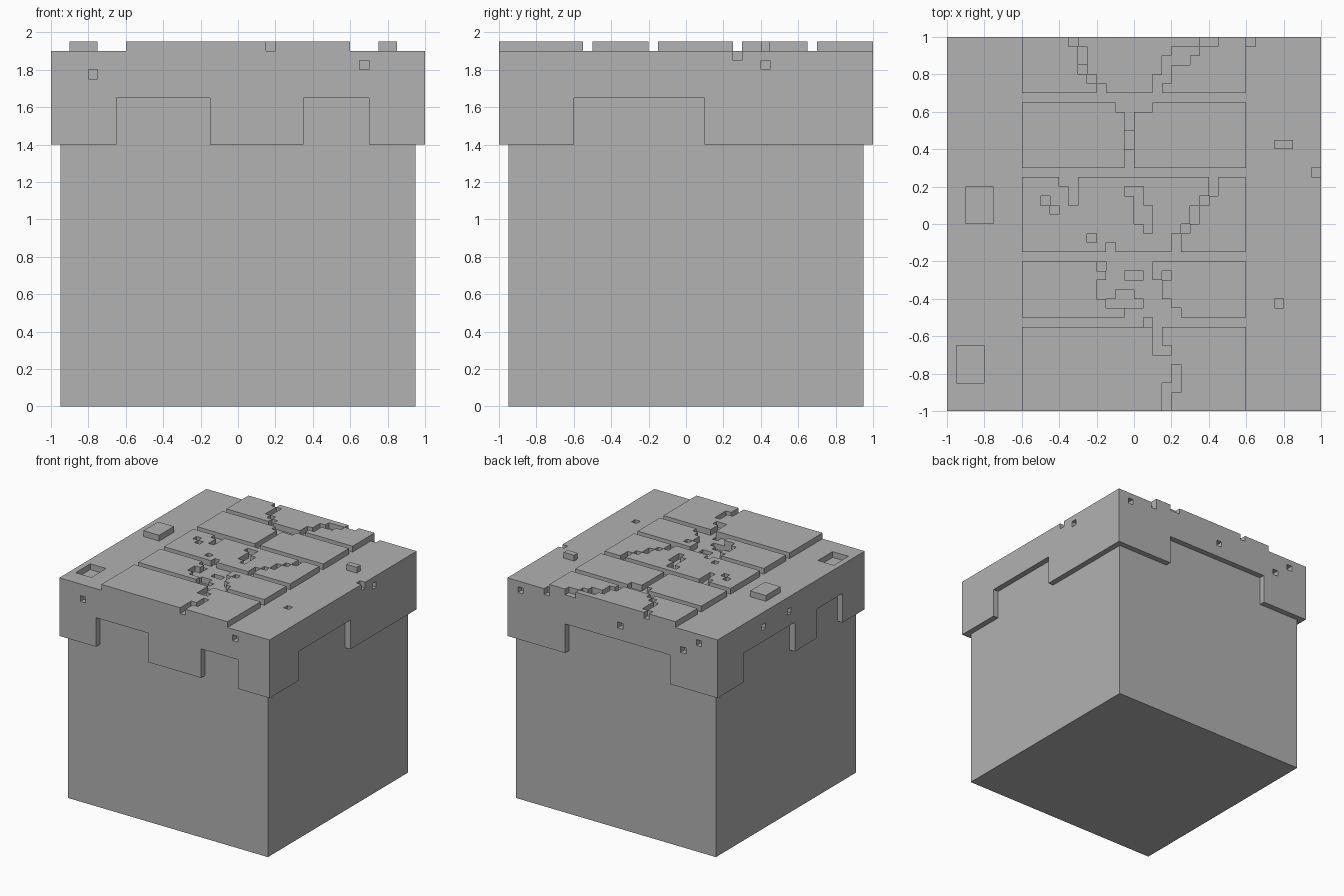
import bpy
import bmesh
from itertools import product
from mathutils import Vector

UNIT = 0.05                     # every part sits on this grid
HALF = 20                       # half width of the cap, in grid units
BOTTOM, STEP, TOP = 28, 33, 38  # skirt foot, skirt gap and cap top heights

if "Cube" in bpy.data.objects:
    bpy.data.objects.remove(bpy.data.objects["Cube"], do_unlink=True)

grey = bpy.data.materials.new("stone grey")
grey.use_nodes = True
grey.diffuse_color = (0.445, 0.445, 0.445, 1)
grey.node_tree.nodes["Principled BSDF"].inputs["Base Color"].default_value = grey.diffuse_color


def block(xs, ys, zs):
    """Grid cells filling a box, given as three (start, end) spans."""
    return set(product(range(*xs), range(*ys), range(*zs)))


def trace(*corners, layer=TOP):
    """Grid cells along a straight or diagonal path through plan corners."""
    x, y = corners[0]
    cells = {(x, y, layer)}
    for end_x, end_y in corners[1:]:
        while (x, y) != (end_x, end_y):
            x += (end_x > x) - (end_x < x)
            y += (end_y > y) - (end_y < y)
            cells.add((x, y, layer))
    return cells


def build(name, cells):
    """Skin a set of grid cells and merge its flat faces."""
    bm = bmesh.new()
    verts = {}

    def vert(corner):
        if corner not in verts:
            verts[corner] = bm.verts.new(Vector(corner) * UNIT)
        return verts[corner]

    for cell in sorted(cells):
        for axis, side in product(range(3), (0, 1)):
            near = list(cell)
            near[axis] += 1 if side else -1
            if tuple(near) in cells:
                continue
            u, v = (axis + 1) % 3, (axis + 2) % 3
            ring = []
            for du, dv in ((0, 0), (1, 0), (1, 1), (0, 1)):
                corner = list(cell)
                corner[axis] += side
                corner[u] += du
                corner[v] += dv
                ring.append(vert(tuple(corner)))
            bm.faces.new(ring if side else ring[::-1])
    bmesh.ops.dissolve_limit(bm, angle_limit=0.01, verts=bm.verts[:], edges=bm.edges[:])
    mesh = bpy.data.meshes.new(name)
    bm.to_mesh(mesh)
    bm.free()
    mesh.materials.append(grey)
    bpy.context.collection.objects.link(bpy.data.objects.new(name, mesh))


full, inner = (-HALF, HALF), (1 - HALF, HALF - 1)
low_wall, high_wall = (-HALF, 1 - HALF), (HALF - 1, HALF)
skirt, raised = (BOTTOM, STEP), (TOP, TOP + 1)

# Plain body
build("body", block(inner, inner, (0, STEP)))

# Cap with a hollow skirt
cap = block(full, full, (BOTTOM, TOP)) - block(inner, inner, skirt)

# Stepped gaps in the skirt: front, back, left, then right
for gap in ((-13, -3), (7, 14)):
    cap -= block(gap, low_wall, skirt)
cap -= block((-11, 9), high_wall, skirt)
cap -= block(high_wall, (-12, 2), skirt)
for gap in ((-1, 13), (-14, -7)):
    cap -= block(low_wall, gap, skirt)

# Small square pits in the walls, as (position along the wall, height)
for x, z in ((-16, 35), (13, 36)):
    cap.discard((x, -HALF, z))
for x, z in ((17, 36), (12, 37), (-2, 35), (-14, 34), (-17, 36)):
    cap.discard((x, HALF - 1, z))
for y, z in ((8, 36), (5, 37)):
    cap.discard((HALF - 1, y, z))
for y in (0, 7):
    cap.discard((-HALF, y, 35))

# Square recess and pit in the cap top
cap -= block((-19, -16), (-17, -13), (TOP - 1, TOP))
cap -= trace((15, -9), layer=TOP - 1)

# Deeper spots along the cracks
for x, y, length in ((-6, 16, 1), (-4, -5, 1), (1, -11, 1),
                     (-1, -6, 2), (-2, -8, 2), (-3, -9, 4)):
    cap -= trace((x, y), (x + length - 1, y), layer=TOP - 1)
cap -= trace((-1, 8), (-1, 9), layer=TOP - 1)
build("cap", cap)

# Raised studs
build("large_stud", block((-18, -15), (0, 4), raised))
build("small_stud", block((15, 17), (8, 9), raised))

# Cracks in the back slabs
cracks = trace((-4, 14), (-6, 16), (-6, 18), (-7, 19))
cracks |= trace((2, 14), (2, 15), (3, 15), (3, 17), (5, 17), (4, 18), (6, 18), (7, 19), (8, 19))
cracks |= trace((-1, 6), (-1, 12), (-2, 12), (1, 12))

# Cracks and chips in the middle slab
cracks |= trace((-8, 4), (-7, 4), (-7, 2))
cracks |= trace((-1, 3), (0, 3), (0, 0), (1, 1), (1, -1))
cracks |= trace((4, -3), (4, -2), (6, 0), (6, 1), (8, 3), (8, 4))
cracks |= trace((-10, 2), (-9, 1)) | trace((-5, -2)) | trace((-3, -3))

# Broken-out centre of the next slab, row by row from its back edge
for row, span in enumerate(((-4, 1), (-3, 1), (-4, 2), (-4, 2), (-3, 3), (-1, 4))):
    y = -5 - row
    cracks |= trace((span[0], y), (span[1], y))
cracks |= trace((3, -6))

# Cracks in the front slab
cracks |= trace((2, -12), (2, -14), (3, -14))
cracks |= trace((4, -16), (4, -18), (3, -18), (3, -20))

# Paving slabs across the cap
slabs = {
    "slab_back": (14, 20),
    "slab_mid_back": (6, 13),
    "slab_middle": (-3, 5),
    "slab_mid_front": (-10, -4),
    "slab_front": (-20, -11),
}
for name, depth in slabs.items():
    build(name, block((-12, 12), depth, raised) - cracks)
